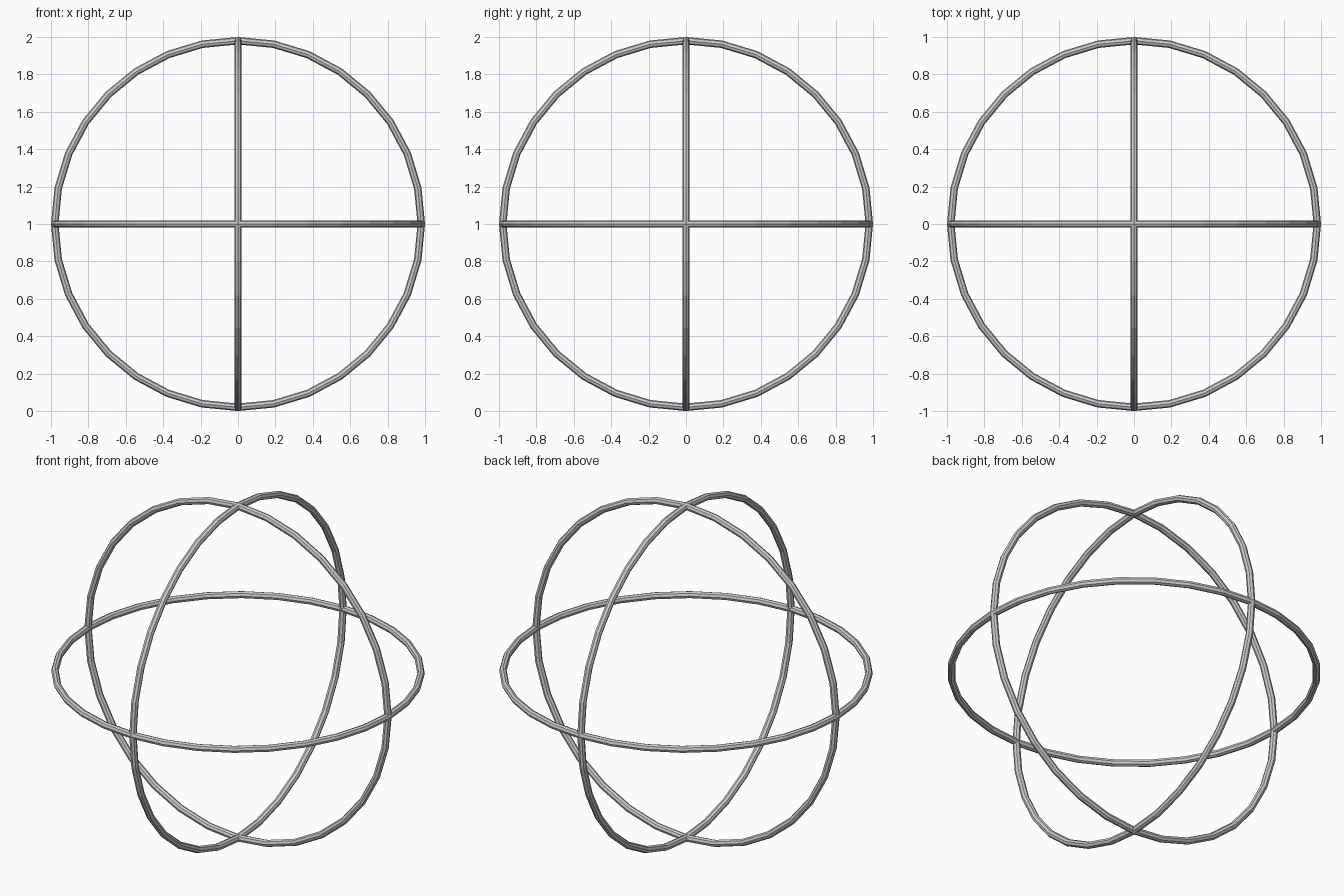
import bpy
from math import pi

if "Cube" in bpy.data.objects:
    bpy.data.objects.remove(bpy.data.objects["Cube"])

# Three identical low-poly hoops, one in each principal plane
def hoop(name, rotation):
    bpy.ops.mesh.primitive_torus_add(
        major_segments=32, minor_segments=8,
        major_radius=0.98, minor_radius=0.02,
        location=(0, 0, 1), rotation=rotation)
    bpy.context.object.name = name

hoop("horizontal_ring", (0, 0, 0))
hoop("front_ring", (pi / 2, 0, 0))
hoop("side_ring", (0, pi / 2, 0))
